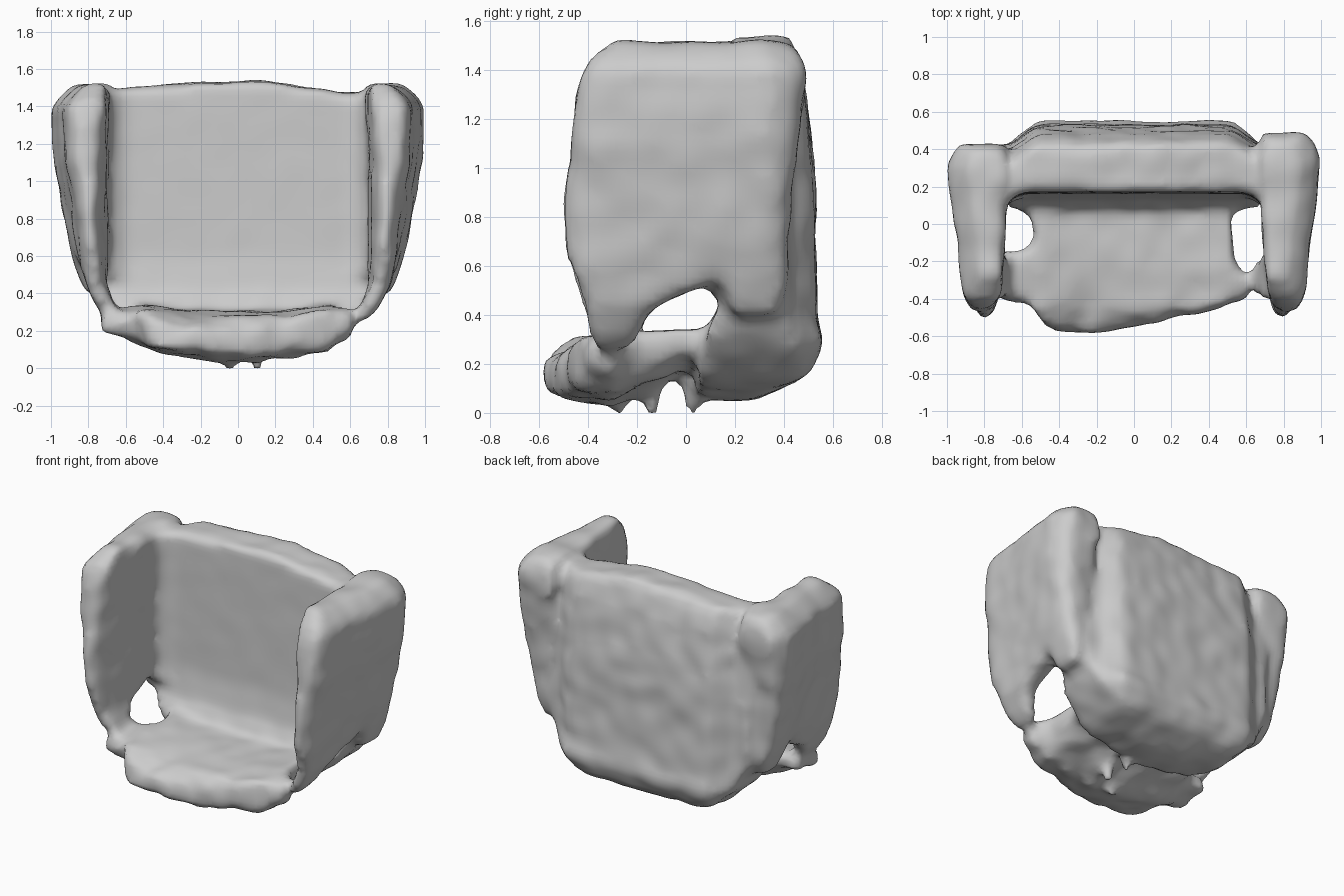
import bpy, bmesh, math
from mathutils import Vector, noise

if "Cube" in bpy.data.objects:
    bpy.data.objects.remove(bpy.data.objects["Cube"])


def ramp(v, pts):
    """Piecewise-linear lookup through (input, output) pairs."""
    if v <= pts[0][0]:
        return pts[0][1]
    for (a, fa), (b, fb) in zip(pts, pts[1:]):
        if v <= b:
            return fa + (fb - fa) * (v - a) / (b - a)
    return pts[-1][1]


def voxelise(ob, size, rounds):
    """Remesh an object to even voxels and soften it."""
    bpy.context.view_layer.objects.active = ob
    rem = ob.modifiers.new("voxels", "REMESH")
    rem.mode, rem.voxel_size = "VOXEL", size
    sm = ob.modifiers.new("soften", "SMOOTH")
    sm.factor, sm.iterations = 0.5, rounds
    for m in ("voxels", "soften"):
        bpy.ops.object.modifier_apply(modifier=m)


def lumpy_slab(name, outline, depth, warp, rough, rounds=6, seed=0):
    """Extrude an outline, voxelise and soften it, then bend it into place."""
    bm = bmesh.new()
    face = bm.faces.new([bm.verts.new((u, v, 0)) for u, v in outline])
    for g in bmesh.ops.extrude_face_region(bm, geom=[face])["geom"]:
        if isinstance(g, bmesh.types.BMVert):
            g.co.z += depth
    bmesh.ops.holes_fill(bm, edges=[e for e in bm.edges if e.is_boundary])
    bmesh.ops.recalc_face_normals(bm, faces=bm.faces)
    me = bpy.data.meshes.new(name)
    bm.to_mesh(me)
    bm.free()
    ob = bpy.data.objects.new(name, me)
    bpy.context.collection.objects.link(ob)
    voxelise(ob, 0.04, rounds)
    bm = bmesh.new()
    bm.from_mesh(ob.data)
    for v in bm.verts:
        p = Vector(warp(v.co.x, v.co.y, v.co.z / depth))
        n = noise.noise_vector(p * 8 + Vector((seed * 9.1, 0, 0)))
        v.co = p + n * rough(p)
    bmesh.ops.recalc_face_normals(bm, faces=bm.faces)
    bm.to_mesh(ob.data)
    bm.free()
    return ob


# Backrest: smooth inside face, bulging rough outside, tapering underneath
half = [(0.80, 1.48), (0.80, 1.0), (0.77, 0.5), (0.67, 0.3), (0.49, 0.13), (0.12, 0.05)]
back_outline = ([(0, 1.535), (0.15, 1.54), (0.58, 1.47)] + half
                + [(-x, z) for x, z in reversed(half)] + [(-0.55, 1.505)])


def back_warp(x, z, t):
    inner = ramp(z, [(0.06, 0.02), (0.2, 0.06), (0.33, 0.08), (0.42, 0.13),
                     (0.6, 0.16), (1.5, 0.17)])
    # fillet towards the wings
    inner -= ramp(abs(x), [(0.60, 0.0), (0.72, 0.07)]) if z > 0.5 else 0
    outer = ramp(z, [(0.06, 0.32), (0.15, 0.49), (0.28, 0.56), (0.4, 0.53),
                     (0.9, 0.525), (1.2, 0.50), (1.35, 0.48), (1.5, 0.44)])
    outer -= ramp(abs(x), [(0.52, 0.0), (0.66, 0.10)])
    return x, inner + (outer - inner) * t, z


body = [lumpy_slab("armchair_body", back_outline, 0.34, back_warp,
                   lambda p: 0.003 if p.y < 0.22 and p.z > 0.4 else 0.016, 5, 1)]

# Side wings: tall panels with a ragged opening above the seat
wing_outline = [(-0.46, 1.2), (-0.45, 1.33), (-0.39, 1.45), (-0.28, 1.52), (0.1, 1.51),
                (0.32, 1.53), (0.46, 1.50), (0.50, 1.38), (0.44, 1.0), (0.42, 0.7),
                (0.42, 0.5), (0.36, 0.40), (0.2, 0.38), (0.16, 0.46), (0.15, 0.65),
                (0.09, 0.53), (0.0, 0.49), (-0.15, 0.42), (-0.20, 0.3), (-0.26, 0.25),
                (-0.38, 0.25), (-0.41, 0.42), (-0.5, 0.68), (-0.51, 0.85), (-0.48, 1.0)]


def wing_warp(side):
    def warp(y, z, t):
        inner = ramp(z, [(0.25, 0.56), (0.33, 0.63), (0.45, 0.685), (0.8, 0.69), (1.5, 0.68)])
        inner += ramp(y, [(-0.40, 0.035), (-0.1, 0.01), (0.1, 0.0)])
        outer = ramp(z, [(0.25, 0.71), (0.33, 0.78), (0.45, 0.84), (0.6, 0.89),
                         (0.85, 0.945), (1.1, 0.99), (1.4, 1.00), (1.53, 0.89)])
        outer -= ramp(y, [(-0.40, 0.08), (-0.1, 0.055), (0.2, 0.01), (0.35, 0.0),
                          (0.48, 0.05)]) * ramp(z, [(0.4, 0.3), (0.9, 1.0)])
        # the front edge pinches to a rounded nose
        pinch = math.sqrt(max(0.15, 1 - max(0, (-0.32 - y) / 0.18) ** 2))
        mid, wide = (inner + outer) / 2, (outer - inner) * pinch
        back_shift = 0.06 * max(0, y) / 0.48 if side < 0 else 0
        return side * (mid + wide * (t - 0.5)), y - back_shift, z
    return warp


for label, side in (("left_wing", -1), ("right_wing", 1)):
    body.append(lumpy_slab(label, wing_outline, 0.26, wing_warp(side),
                           lambda p: 0.013, 5, 3 + side))

# Seat: dished cushion with a sagging underside and tabs reaching the wings
seat_outline = [(-0.58, 0.2), (0.52, 0.2), (0.52, 0.0), (0.54, -0.22), (0.62, -0.29),
                (0.62, -0.38), (0.56, -0.43), (0.30, -0.48), (0.05, -0.55),
                (-0.3, -0.59), (-0.49, -0.55), (-0.54, -0.42), (-0.72, -0.42),
                (-0.74, -0.15), (-0.56, -0.14), (-0.54, -0.04)]


def seat_warp(x, y, t):
    top = ramp(y, [(-0.58, 0.20), (-0.45, 0.27), (-0.25, 0.30), (0.2, 0.315)])
    top += ramp(abs(x), [(0.25, 0.0), (0.5, 0.035), (0.6, 0.03), (0.72, 0.0)])
    low = ramp(y, [(-0.56, 0.07), (-0.3, 0.03), (-0.15, 0.09), (0.0, 0.17), (0.2, 0.10)])
    low += ramp(abs(x), [(0.1, 0.0), (0.45, 0.05), (0.55, 0.11), (0.72, 0.17)])
    low = min(low, top - 0.09)
    return x, y, low + (top - low) * t


body.append(lumpy_slab("seat", seat_outline, 0.24, seat_warp,
                       lambda p: 0.03 if p.y < -0.4 or p.z < 0.2 else 0.012, 4, 7))

# Small pointed nubs hanging below the seat
for x, y in [(-0.04, -0.27), (0.10, -0.14), (0.09, 0.03)]:
    bpy.ops.mesh.primitive_cone_add(vertices=6, radius1=0.025, radius2=0.07, depth=0.18,
                                    location=(x, y, 0.085))
    body.append(bpy.context.object)

# Fuse all parts into one skin so the joints flow together
bpy.ops.object.select_all(action="DESELECT")
for ob in body:
    ob.select_set(True)
bpy.context.view_layer.objects.active = body[0]
bpy.ops.object.join()
chair = body[0]
voxelise(chair, 0.03, 2)
base = min(v.co.z for v in chair.data.vertices)
for v in chair.data.vertices:
    v.co.z -= base
bpy.ops.object.shade_smooth()
